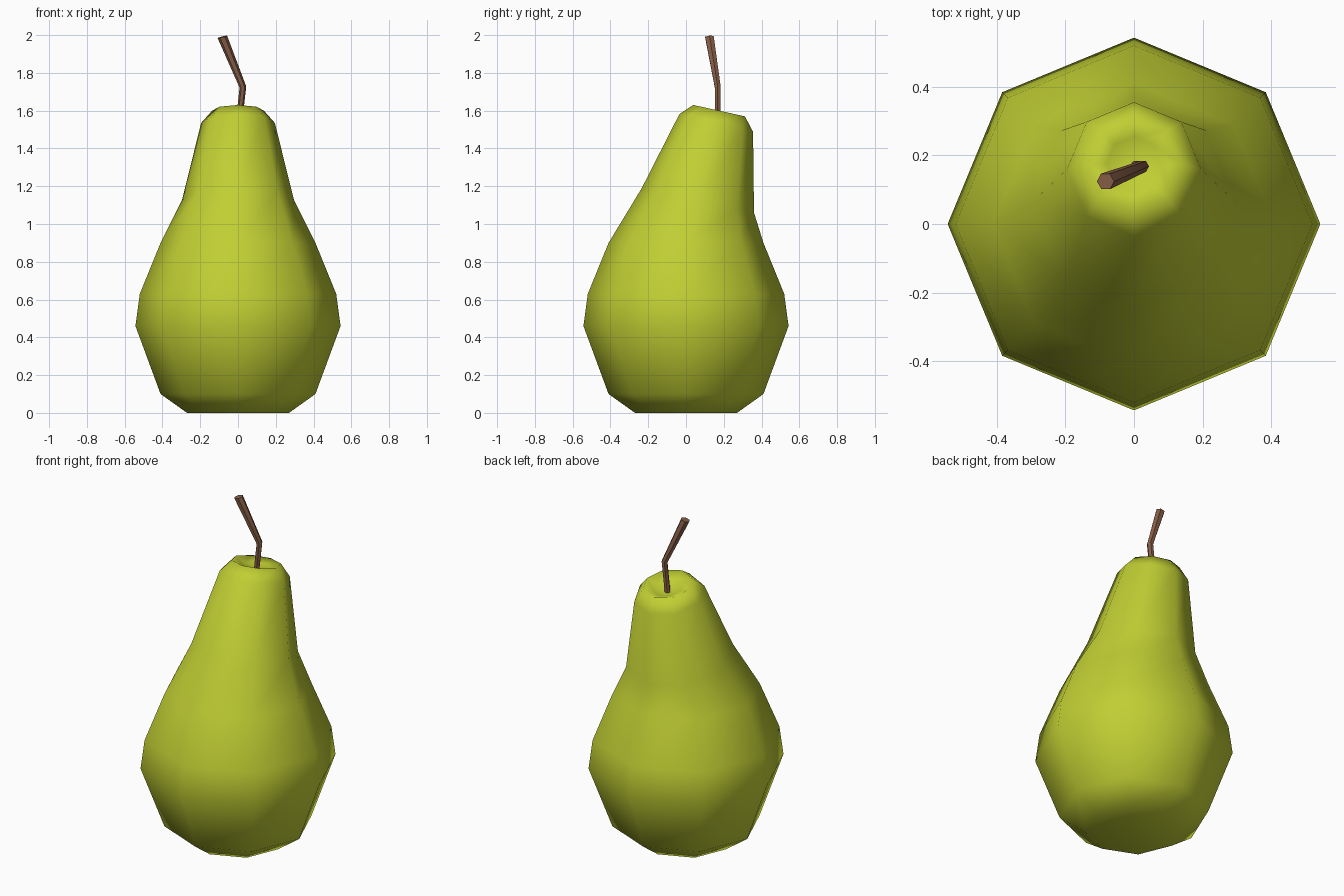
import bpy, bmesh, math
from mathutils import Vector

if "Cube" in bpy.data.objects:
    bpy.data.objects.remove(bpy.data.objects["Cube"])


def material(name, rgb):
    m = bpy.data.materials.new(name)
    m.diffuse_color = (*rgb, 1)
    m.use_nodes = True
    m.node_tree.nodes["Principled BSDF"].inputs["Base Color"].default_value = m.diffuse_color
    return m


def loft(name, rings, mat, cap_start=None, cap_end=None):
    """Skin a list of vertex rings; caps are fans to a point, or flat n-gons."""
    bm = bmesh.new()
    loops = [[bm.verts.new(p) for p in ring] for ring in rings]
    n = len(loops[0])
    for a, b in zip(loops, loops[1:]):
        for i in range(n):
            j = (i + 1) % n
            bm.faces.new((a[i], a[j], b[j], b[i]))
    for loop, tip in ((loops[0], cap_start), (loops[-1], cap_end)):
        if tip is None:
            bm.faces.new(loop)
        else:
            v = bm.verts.new(tip)
            for i in range(n):
                bm.faces.new((loop[i], loop[(i + 1) % n], v))
    bmesh.ops.recalc_face_normals(bm, faces=bm.faces)
    me = bpy.data.meshes.new(name)
    bm.to_mesh(me)
    bm.free()
    me.materials.append(mat)
    ob = bpy.data.objects.new(name, me)
    bpy.context.collection.objects.link(ob)
    return ob


def tilted_ring(radius, y, z, slope, sides=8):
    ring = []
    for i in range(sides):
        a = math.tau * i / sides
        dy = radius * math.sin(a)
        ring.append((radius * math.cos(a), y + dy, z + slope * dy))
    return ring


green = material("pear green", (0.53, 0.62, 0.033))
brown = material("stem brown", (0.25, 0.115, 0.063))

# Pear body: radius, centre y, centre z, slope along y
profile = [
    (0.27, 0, 0, 0), (0.41, 0, 0.10, 0), (0.543, 0, 0.46, 0),
    (0.52, 0, 0.63, 0), (0.41, 0, 0.90, 0), (0.297, 0.063, 1.125, -0.22),
    (0.195, 0.16, 1.535, -0.24), (0.137, 0.175, 1.60, -0.22),
    (0.08, 0.175, 1.575, -0.22),
]
body = loft("pear_body", [tilted_ring(*p) for p in profile], green,
            (0, 0, 0.04), (0, 0.17, 1.545))
for p in body.data.polygons:
    p.use_smooth = True

# Bent stem: centre and radius along its path
path = [(Vector((0.005, 0.168, 1.54)), 0.017),
        (Vector((0.026, 0.168, 1.725)), 0.018),
        (Vector((-0.083, 0.124, 1.991)), 0.026)]
rings = []
for k, (c, r) in enumerate(path):
    d = (path[min(k + 1, 2)][0] - path[max(k - 1, 0)][0]).normalized()
    if k == 2:
        d = (d + Vector((0, 0, 0.6))).normalized()
    u = Vector((0, 1, 0)).cross(d).normalized()
    v = d.cross(u)
    rings.append([c + r * (u * math.cos(math.tau * i / 6) + v * math.sin(math.tau * i / 6))
                  for i in range(6)])
stem = loft("stem", rings, brown)
bpy.ops.object.select_all(action='DESELECT')
stem.select_set(True)
bpy.context.view_layer.objects.active = stem
bpy.ops.object.shade_smooth_by_angle(angle=math.radians(40))
